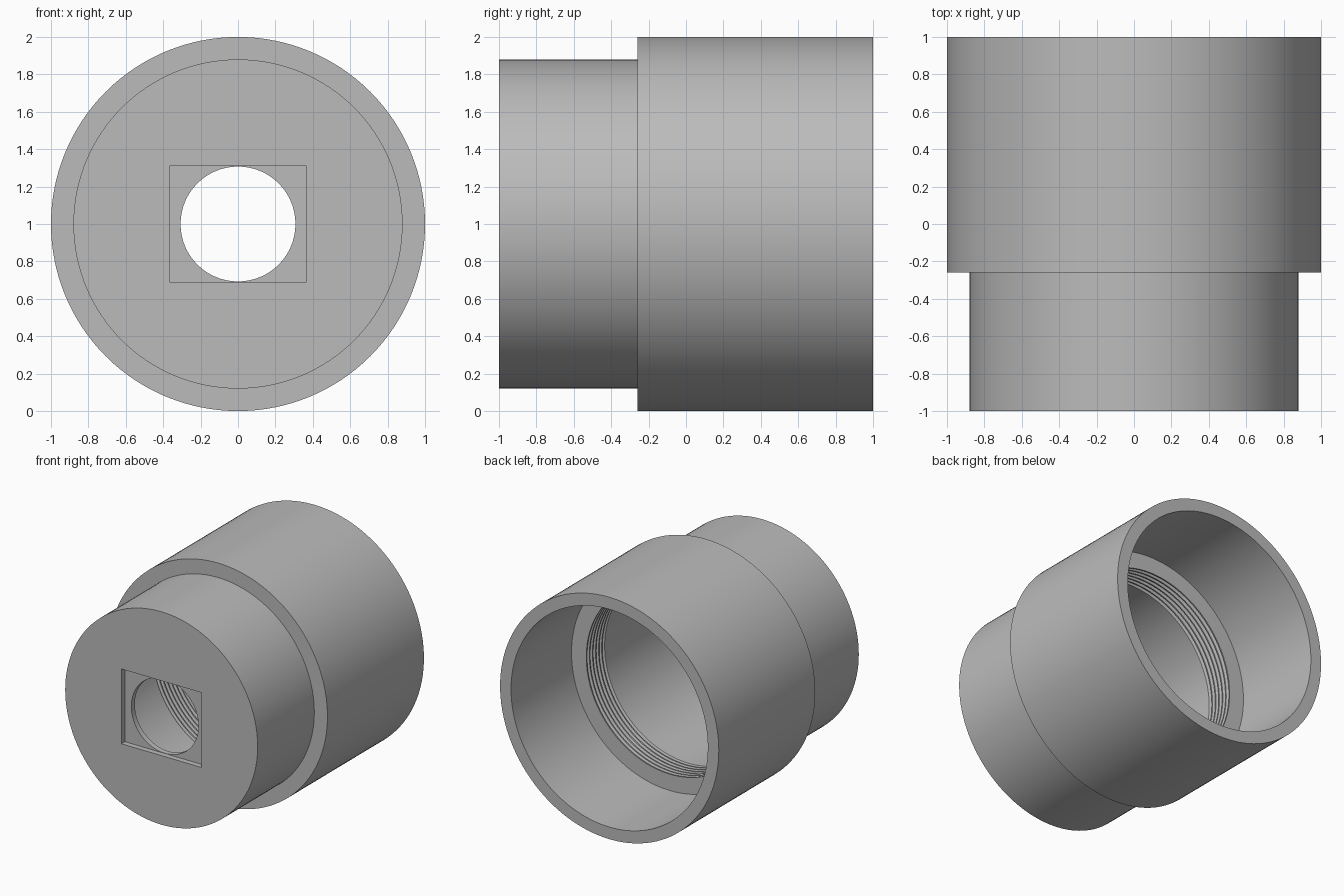
import bpy, bmesh, math
from mathutils import Vector

old = bpy.data.objects.get("Cube")
if old:
    bpy.data.objects.remove(old, do_unlink=True)

# Brushed grey metal
grey = bpy.data.materials.new("plain grey")
grey.use_nodes = True
colour = (0.5, 0.5, 0.5, 1)
grey.diffuse_color = colour
grey.node_tree.nodes["Principled BSDF"].inputs["Base Color"].default_value = colour

SEGMENTS = 128
AXIS_Z = 1.0
REAR_BORE, THREAD_CREST, THREAD_ROOT = 0.9, 0.765, 0.8
LEDGE_Y, THREAD_PITCH, THREADS = 0.21, 0.04, 6
WALL_Y, HOLE = -0.91, 0.307


def make_object(name, bm):
    mesh = bpy.data.meshes.new(name)
    bm.to_mesh(mesh)
    bm.free()
    mesh.materials.append(grey)
    obj = bpy.data.objects.new(name, mesh)
    bpy.context.collection.objects.link(obj)
    return obj


def lathe(name, profile):
    """Turn a closed (radius, y) profile about the horizontal y axis."""
    bm = bmesh.new()
    centre = Vector((0, 0, AXIS_Z))
    verts = [bm.verts.new((r, y, AXIS_Z)) for r, y in profile]
    edges = [bm.edges.new((a, b)) for a, b in zip(verts, verts[1:] + verts[:1])]
    bmesh.ops.spin(bm, geom=verts + edges, cent=centre, axis=(0, 1, 0),
                   angle=math.tau, steps=SEGMENTS, use_merge=True)
    bmesh.ops.remove_doubles(bm, verts=bm.verts, dist=0.0001)
    bmesh.ops.recalc_face_normals(bm, faces=bm.faces)
    return make_object(name, bm)


# Stepped outer wall and rear bore down to the ledge
profile = [(HOLE, -1), (0.88, -1), (0.88, -0.26), (1, -0.26), (1, 1),
           (REAR_BORE, 1), (REAR_BORE, LEDGE_Y)]

# Thread grooves just inside the ledge
for i in range(THREADS):
    y = LEDGE_Y - i * THREAD_PITCH
    profile += [(THREAD_CREST, y), (THREAD_CREST, y - THREAD_PITCH * 0.25),
                (THREAD_ROOT, y - THREAD_PITCH * 0.6)]

# Smooth inner chamber and thin front wall
profile += [(THREAD_CREST, LEDGE_Y - THREADS * THREAD_PITCH),
            (THREAD_CREST, WALL_Y), (HOLE, WALL_Y)]
body = lathe("threaded_sleeve", profile)

# Shallow rectangular recess around the front hole
bm = bmesh.new()
bmesh.ops.create_cube(bm, size=1)
bmesh.ops.scale(bm, vec=(0.73, 0.09, 0.618), verts=bm.verts)
bmesh.ops.translate(bm, vec=(0, -1, AXIS_Z), verts=bm.verts)
cutter = make_object("recess_cutter", bm)
cutter.hide_render = True

cut = body.modifiers.new("front recess", "BOOLEAN")
cut.operation = "DIFFERENCE"
cut.solver = "EXACT"
cut.object = cutter
bpy.ops.object.select_all(action="DESELECT")
body.select_set(True)
bpy.context.view_layer.objects.active = body
bpy.ops.object.modifier_apply(modifier=cut.name)
bpy.data.objects.remove(cutter, do_unlink=True)

bpy.ops.object.shade_smooth_by_angle(angle=math.radians(25))
